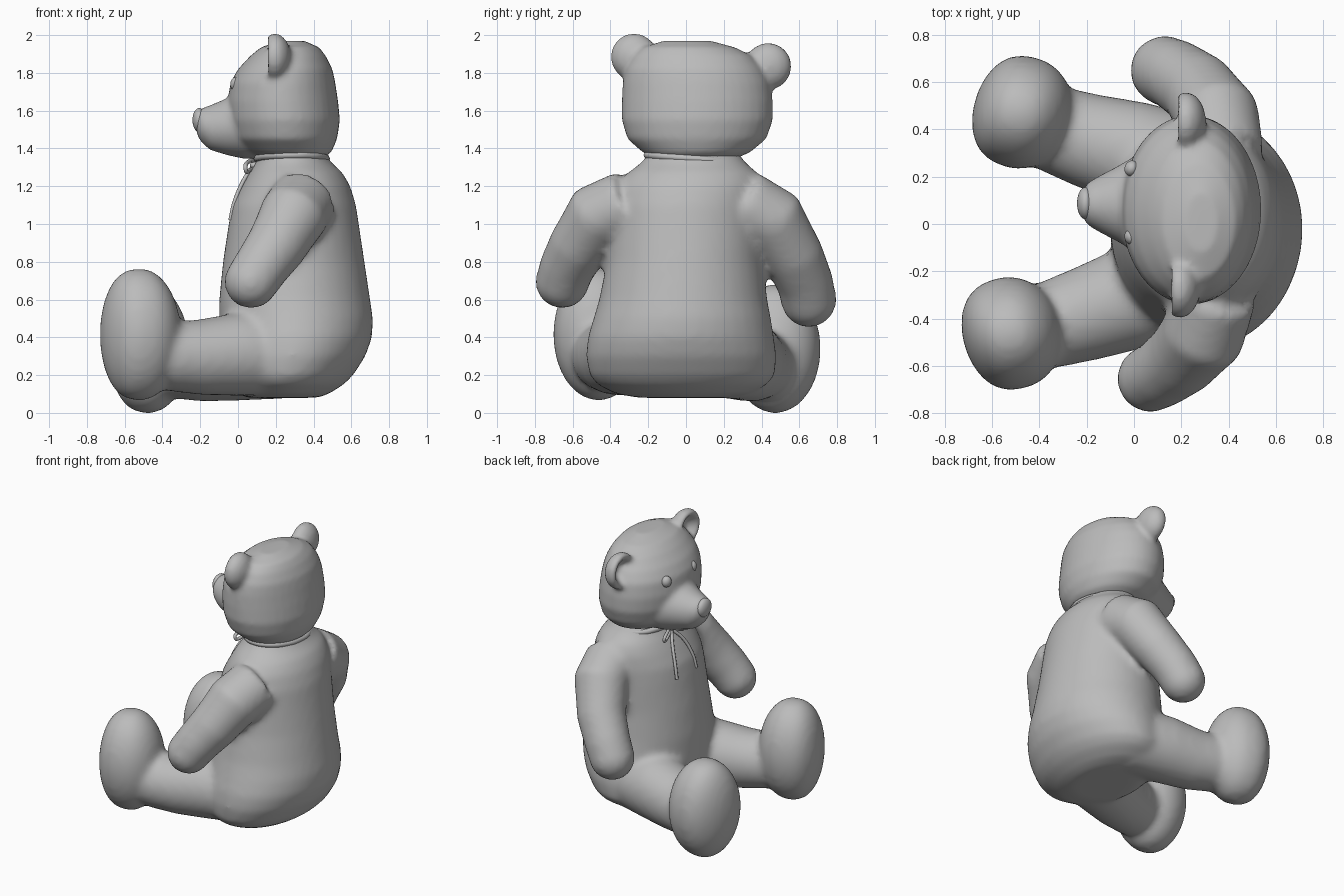
import bpy
import bmesh
import math
from mathutils import Vector, Matrix

default_cube = bpy.data.objects.get("Cube")
if default_cube:
    bpy.data.objects.remove(default_cube, do_unlink=True)

# One plain plush grey for everything
plush = bpy.data.materials.new("plush_grey")
plush.use_nodes = True
GREY = (0.5, 0.5, 0.5, 1.0)
plush.diffuse_color = GREY
plush.node_tree.nodes["Principled BSDF"].inputs["Base Color"].default_value = GREY


def add_loft(bm, rings, sides=40):
    """Closed skin through elliptical rings given as (centre, u, v)."""
    loops = []
    for centre, u, v in rings:
        loop = []
        for i in range(sides):
            a = math.tau * i / sides
            loop.append(bm.verts.new(centre + u * math.cos(a) + v * math.sin(a)))
        loops.append(loop)
    faces = [bm.faces.new(loops[0][::-1]), bm.faces.new(loops[-1])]
    for low, high in zip(loops, loops[1:]):
        for i in range(sides):
            j = (i + 1) % sides
            faces.append(bm.faces.new((low[i], low[j], high[j], high[i])))
    bmesh.ops.recalc_face_normals(bm, faces=faces)


def add_stack(bm, rows):
    """Horizontal rings from rows of z, x range and y range."""
    rings = []
    for z, x0, x1, y0, y1 in rows:
        centre = Vector(((x0 + x1) / 2, (y0 + y1) / 2, z))
        rings.append((centre, Vector(((x1 - x0) / 2, 0, 0)), Vector((0, (y1 - y0) / 2, 0))))
    add_loft(bm, rings)


def add_ball(bm, centre, radii, turn=0.0):
    matrix = Matrix.Translation(centre) @ Matrix.Rotation(turn, 4, "Z") @ Matrix.Diagonal((*radii, 1))
    return bmesh.ops.create_uvsphere(bm, u_segments=40, v_segments=24, radius=1, matrix=matrix)["verts"]


def add_limb(bm, path):
    """Tapered round limb along (x, y, z, radius) points with a ball at its end."""
    points = [Vector(p[:3]) for p in path]
    rings = []
    for i, point in enumerate(points):
        along = points[min(i + 1, len(points) - 1)] - points[max(i - 1, 0)]
        turn = along.to_track_quat("Z", "Y")
        radius = path[i][3]
        rings.append((point, turn @ Vector((radius, 0, 0)), turn @ Vector((0, radius, 0))))
    add_loft(bm, rings)
    add_ball(bm, points[-1], [path[-1][3]] * 3)


def finish(name, bm, voxel=0.0, rounds=0):
    """Turn the bmesh into an object, optionally fused into one soft skin."""
    mesh = bpy.data.meshes.new(name)
    bm.to_mesh(mesh)
    bm.free()
    obj = bpy.data.objects.new(name, mesh)
    bpy.context.collection.objects.link(obj)
    mesh.materials.append(plush)
    if voxel:
        fuse = obj.modifiers.new("fuse", "REMESH")
        fuse.mode = "VOXEL"
        fuse.voxel_size = voxel
        fuse.use_smooth_shade = True
        soften = obj.modifiers.new("soften", "SMOOTH")
        soften.factor = 0.5
        soften.iterations = rounds
    mesh.polygons.foreach_set("use_smooth", [True] * len(mesh.polygons))
    return obj


def ribbon(name, points, radius, closed=False):
    curve = bpy.data.curves.new(name, "CURVE")
    curve.dimensions = "3D"
    curve.bevel_depth = radius
    curve.bevel_resolution = 2
    spline = curve.splines.new("BEZIER")
    spline.bezier_points.add(len(points) - 1)
    for knot, co in zip(spline.bezier_points, points):
        knot.co = co
        knot.handle_left_type = knot.handle_right_type = "AUTO"
    spline.use_cyclic_u = closed
    curve.materials.append(plush)
    obj = bpy.data.objects.new(name, curve)
    bpy.context.collection.objects.link(obj)


# Torso, arms, legs and feet fused into one body
body = bmesh.new()
add_stack(body, [
    (0.08, 0.05, 0.42, -0.25, 0.22),
    (0.10, 0.00, 0.48, -0.37, 0.34),
    (0.15, -0.04, 0.56, -0.47, 0.43),
    (0.20, -0.07, 0.61, -0.51, 0.47),
    (0.30, -0.09, 0.675, -0.53, 0.48),
    (0.40, -0.10, 0.71, -0.52, 0.465),
    (0.50, -0.10, 0.715, -0.49, 0.45),
    (0.60, -0.10, 0.70, -0.46, 0.43),
    (0.80, -0.08, 0.67, -0.42, 0.41),
    (1.00, -0.05, 0.64, -0.40, 0.41),
    (1.10, -0.03, 0.625, -0.39, 0.41),
    (1.20, 0.02, 0.595, -0.36, 0.41),
    (1.27, 0.06, 0.555, -0.31, 0.38),
    (1.33, 0.10, 0.49, -0.23, 0.31),
    (1.38, 0.11, 0.46, -0.20, 0.28),
])
# right arm, then left arm
add_limb(body, [(0.34, -0.30, 1.11, 0.18), (0.29, -0.47, 1.04, 0.18), (0.20, -0.57, 0.88, 0.16),
                (0.12, -0.63, 0.77, 0.147), (0.07, -0.655, 0.695, 0.142)])
add_limb(body, [(0.37, 0.30, 1.11, 0.18), (0.35, 0.46, 1.02, 0.18), (0.27, 0.57, 0.83, 0.16),
                (0.18, 0.63, 0.69, 0.15), (0.13, 0.65, 0.60, 0.147)])
# right leg, then left leg
add_limb(body, [(0.25, -0.24, 0.31, 0.215), (0.0, -0.31, 0.31, 0.22), (-0.2, -0.38, 0.295, 0.2),
                (-0.35, -0.425, 0.3, 0.185), (-0.45, -0.44, 0.33, 0.17)])
add_limb(body, [(0.25, 0.24, 0.29, 0.215), (0.0, 0.30, 0.285, 0.22), (-0.2, 0.355, 0.26, 0.2),
                (-0.33, 0.40, 0.26, 0.185), (-0.42, 0.44, 0.28, 0.17)])
for foot_centre, height, turn in (((-0.515, -0.46, 0.415), 0.35, 0.3), ((-0.47, 0.47, 0.34), 0.342, -0.3)):
    foot = add_ball(body, (0, 0, 0), (0.21, 0.24, height))
    # fuller rim and flatter sole on the outer side
    for vert in foot:
        if vert.co.x < 0:
            vert.co.x = -0.21 * (-vert.co.x / 0.21) ** 0.75
    bmesh.ops.transform(body, verts=foot, matrix=Matrix.Translation(foot_centre) @ Matrix.Rotation(turn, 4, "Z"))
finish("body", body, 0.022, 9)

# Head with muzzle and cupped ears
head = bmesh.new()
add_stack(head, [
    (1.345, 0.13, 0.45, -0.17, 0.26),
    (1.38, 0.05, 0.495, -0.23, 0.34),
    (1.45, -0.02, 0.525, -0.31, 0.425),
    (1.55, -0.05, 0.54, -0.34, 0.46),
    (1.65, -0.055, 0.53, -0.34, 0.46),
    (1.75, -0.04, 0.515, -0.335, 0.445),
    (1.82, 0.00, 0.50, -0.32, 0.41),
    (1.89, 0.065, 0.465, -0.28, 0.35),
    (1.935, 0.12, 0.43, -0.23, 0.26),
    (1.97, 0.22, 0.35, -0.12, 0.13),
])
muzzle = [(0.15, 1.53, 0.26, 0.185), (0.03, 1.525, 0.22, 0.18), (-0.06, 1.515, 0.165, 0.15),
          (-0.15, 1.51, 0.118, 0.118), (-0.20, 1.525, 0.088, 0.085), (-0.22, 1.53, 0.05, 0.05)]
add_loft(head, [(Vector((x, 0.085, z)), Vector((0, wide, 0)), Vector((0, 0, tall)))
                for x, z, wide, tall in muzzle])
for ear_centre in ((0.19, -0.275, 1.885), (0.215, 0.435, 1.835)):
    ear = add_ball(head, (0, 0, 0), (0.09, 0.125, 0.125))
    # press the front half in to make a bowl with a rounded rim
    for vert in ear:
        if vert.co.x < 0:
            reach = min(1.0, math.hypot(vert.co.y, vert.co.z) / 0.125)
            vert.co.x = -0.05 * math.sin(math.pi * reach ** 3) + 0.035 * (1 - reach ** 2)
    bmesh.ops.translate(head, verts=ear, vec=ear_centre)
finish("head", head, 0.016, 7)

# Nose and eyes
nose = bmesh.new()
add_ball(nose, (-0.205, 0.088, 1.55), (0.036, 0.068, 0.064))
finish("nose", nose)
for name, y, turn in (("left_eye", 0.235, -0.35), ("right_eye", -0.055, 0.35)):
    eye = bmesh.new()
    add_ball(eye, (-0.01, y, 1.74), (0.03, 0.034, 0.038), turn)
    finish(name, eye)

# Neck ribbon, bow loops and hanging tails
collar = [(0.285 + 0.182 * math.cos(a), 0.04 + 0.245 * math.sin(a), 1.345 - 0.02 * math.sin(a))
          for a in (math.tau * i / 12 for i in range(12))]
ribbon("neck_ribbon", collar, 0.02, True)
for side, label in ((1, "left"), (-1, "right")):
    y = 0.05
    ribbon(label + "_bow_loop", [(0.085, y, 1.315), (0.05, y + side * 0.09, 1.325),
                                 (0.04, y + side * 0.14, 1.29), (0.06, y + side * 0.07, 1.285)], 0.011, True)
    ribbon(label + "_bow_tail", [(0.08, y, 1.305), (0.03, y + side * 0.06, 1.23),
                                 (-0.02, y + side * 0.1, 1.11), (-0.04, y + side * 0.11, 1.02)], 0.011)
knot = bmesh.new()
add_ball(knot, (0.085, 0.05, 1.31), (0.022, 0.028, 0.022))
finish("bow_knot", knot)
